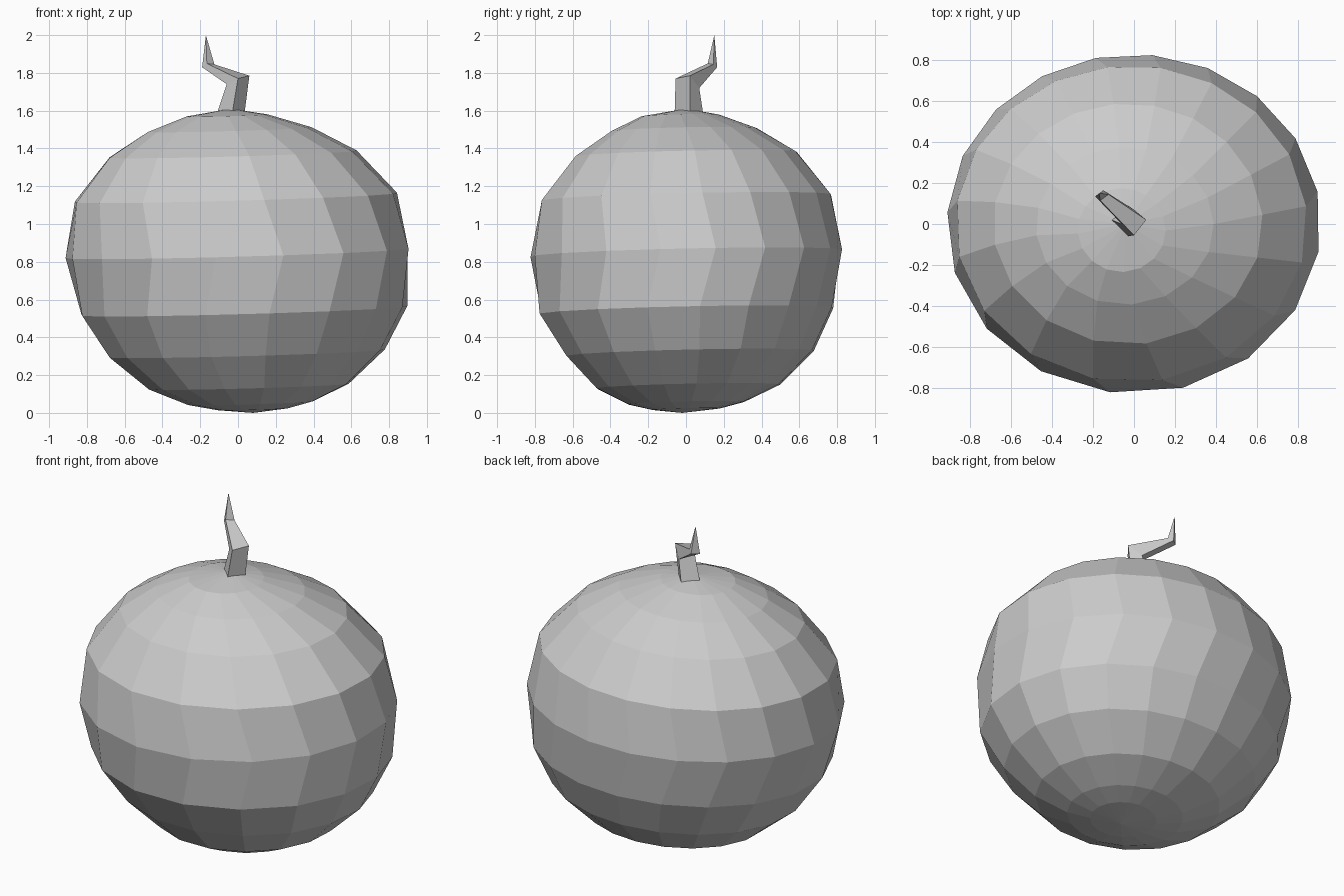
import bpy
import bmesh
from math import sin, cos, radians

if "Cube" in bpy.data.objects:
    bpy.data.objects.remove(bpy.data.objects["Cube"], do_unlink=True)

grey = bpy.data.materials.new("plain grey")
grey.use_nodes = True
grey.diffuse_color = (0.6, 0.6, 0.6, 1)
grey.node_tree.nodes["Principled BSDF"].inputs["Base Color"].default_value = (0.6, 0.6, 0.6, 1)


def loft(name, sections, bottom=None, top=None):
    """Skin closed sections, closing each end with a point or a flat cap."""
    bm = bmesh.new()
    rings = [[bm.verts.new(p) for p in s] for s in sections]
    n = len(rings[0])
    for low, high in zip(rings, rings[1:]):
        for i in range(n):
            j = (i + 1) % n
            bm.faces.new((low[i], low[j], high[j], high[i]))
    for ring, point in ((rings[0], bottom), (rings[-1], top)):
        if point:
            tip = bm.verts.new(point)
            for i in range(n):
                bm.faces.new((ring[i], ring[(i + 1) % n], tip))
        else:
            bm.faces.new(ring)
    bmesh.ops.recalc_face_normals(bm, faces=bm.faces)
    mesh = bpy.data.meshes.new(name)
    bm.to_mesh(mesh)
    bm.free()
    mesh.materials.append(grey)
    obj = bpy.data.objects.new(name, mesh)
    bpy.context.collection.objects.link(obj)
    return obj


SIDES = 18


def body_ring(z, rx, ry, cx, cy, turn):
    """Slightly tilted oval with wider facets at the front."""
    points = []
    for k in range(SIDES):
        a = radians(turn) + radians(360 / SIDES) * k
        a += 0.13 * cos(a)
        dx, dy = rx * cos(a), ry * sin(a)
        points.append((cx + dx, cy + dy, z + 0.028 * dx + 0.022 * dy))
    return points


# Round body: height, radii, centre and turn of each ring
profile = [
    (0.020, 0.19, 0.18, 0.08, 0.00, -2),
    (0.052, 0.335, 0.31, 0.065, 0.00, -2),
    (0.14, 0.535, 0.49, 0.055, 0.01, -2),
    (0.315, 0.735, 0.66, 0.045, 0.02, -3),
    (0.54, 0.87, 0.785, 0.03, 0.00, -2),
    (0.845, 0.915, 0.83, 0.00, 0.00, 3.5),
    (1.14, 0.86, 0.775, -0.013, 0.00, -1),
    (1.37, 0.66, 0.59, -0.03, 0.00, -3),
    (1.50, 0.435, 0.385, -0.045, -0.01, -6),
    (1.575, 0.215, 0.205, -0.06, -0.03, -8),
]
loft("round_body", [body_ring(*p) for p in profile],
     bottom=(0.08, -0.02, 0.0), top=(-0.04, 0.0, 1.61))

# Crooked four-sided stem ending in a point
loft("stem", [
    [(-0.03, -0.06, 1.59), (0.035, 0.02, 1.59), (-0.03, 0.09, 1.59), (-0.11, 0.02, 1.59)],
    [(0.0, -0.055, 1.77), (0.06, 0.02, 1.785), (0.0, 0.07, 1.72), (-0.06, 0.0, 1.74)],
    [(-0.165, 0.115, 1.85), (-0.125, 0.145, 1.845), (-0.15, 0.165, 1.83), (-0.19, 0.135, 1.83)],
], top=(-0.17, 0.15, 2.0))
